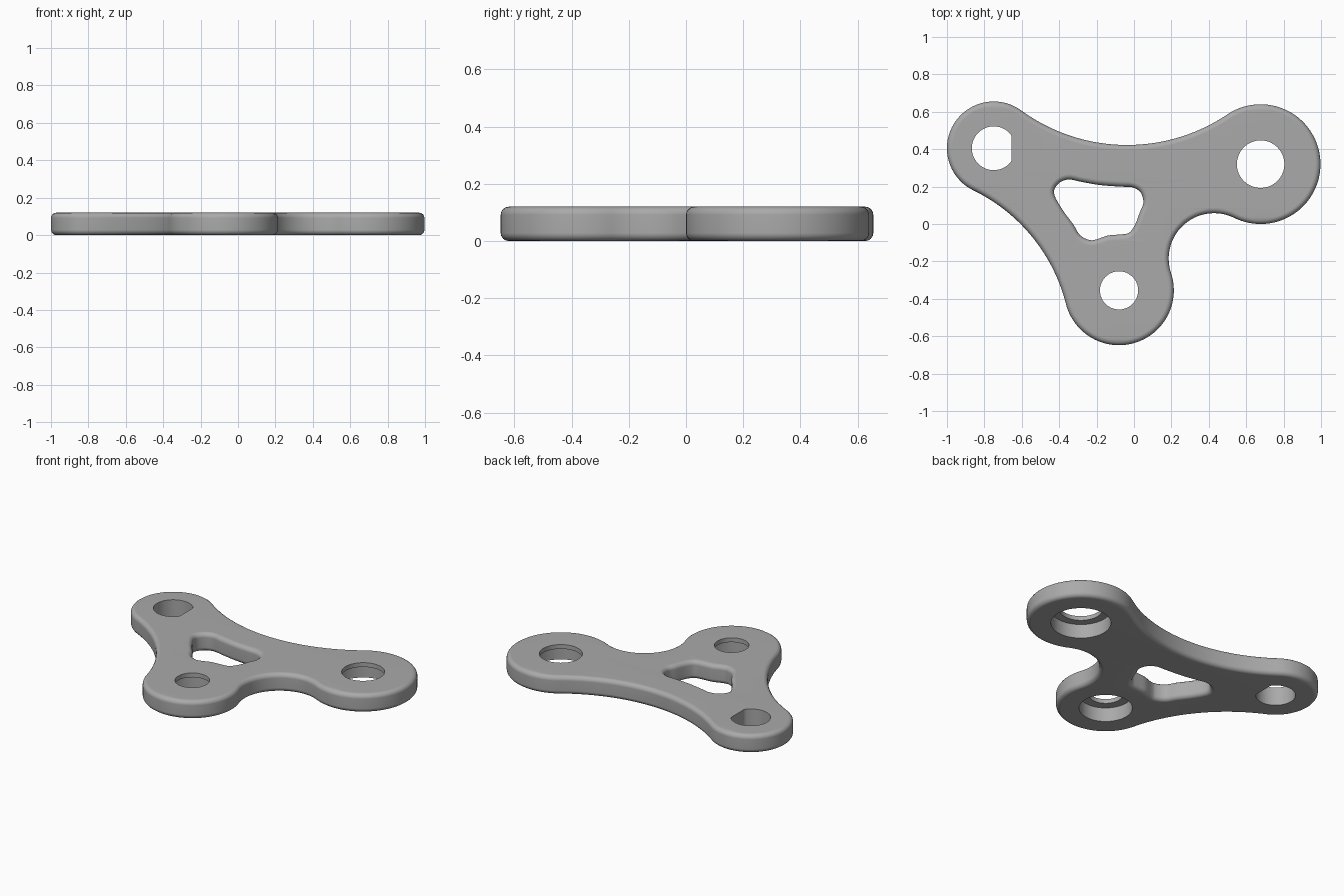
import bpy, bmesh, math
from mathutils import Vector

if "Cube" in bpy.data.objects:
    bpy.data.objects.remove(bpy.data.objects["Cube"])

THICK, ROUND = 0.12, 0.028
# bosses in counterclockwise order: centre, outer radius, radius of the fillet to the next boss
BOSSES = [(Vector((-0.75, 0.405)), 0.25, 0.93),
          (Vector((-0.08, -0.355)), 0.293, 0.243),
          (Vector((0.677, 0.32)), 0.32, 0.96)]


def arc(centre, radius, start, sweep):
    n = max(8, int(abs(sweep) * radius / 0.018))
    return [centre + radius * Vector((math.cos(start + sweep * i / n), math.sin(start + sweep * i / n)))
            for i in range(n)]


def angle(v):
    return math.atan2(v.y, v.x)


def fillet_centre(p, rp, q, rq):
    """Centre of the circle touching two bosses, on the right of p -> q."""
    d = (q - p).length
    u = (q - p) / d
    a = (rp * rp - rq * rq + d * d) / (2 * d)
    return p + u * a + Vector((u.y, -u.x)) * math.sqrt(rp * rp - a * a)


def outer_outline():
    centres = []
    for i, (p, r, f) in enumerate(BOSSES):
        q, s, _ = BOSSES[(i + 1) % 3]
        centres.append(fillet_centre(p, r + f, q, s + f))
    pts = []
    for i, (p, r, f) in enumerate(BOSSES):
        q = BOSSES[(i + 1) % 3][0]
        c = centres[i]
        start = angle(centres[i - 1] - p)
        pts += arc(p, r, start, (angle(c - p) - start) % math.tau)
        start = angle(p - c)
        pts += arc(c, f, start, -((start - angle(q - c)) % math.tau))
    return pts


def smooth_loop(pts, steps=5):
    """Closed Catmull-Rom curve through the points."""
    pts, out = [Vector(p) for p in pts], []
    n = len(pts)
    for i in range(n):
        a, b, c, d = (pts[(i + k) % n] for k in (-1, 0, 1, 2))
        for s in range(steps):
            t = s / steps
            out.append(0.5 * (2 * b + (c - a) * t + (2 * a - 5 * b + 4 * c - d) * t * t
                              + (3 * b - a - 3 * c + d) * t ** 3))
    return out


# rounded window in the middle of the plate
WINDOW = [(-.428, .166), (-.40, .219), (-.348, .238), (-.28, .225), (-.18, .208), (-.075, .2),
          (-.005, .195), (.037, .166), (.05, .112), (.03, .06), (.005, -.005), (-.027, -.047),
          (-.075, -.056), (-.14, -.062), (-.203, -.083), (-.24, -.085), (-.289, -.059),
          (-.326, 0), (-.385, .08)]

# plate with rounded edges, as a filled 2D curve
curve = bpy.data.curves.new("plate", "CURVE")
curve.dimensions, curve.fill_mode = "2D", "BOTH"
curve.extrude = THICK / 2 - ROUND
curve.bevel_depth, curve.bevel_resolution, curve.offset = ROUND, 3, -ROUND
for loop in (outer_outline(), smooth_loop(WINDOW)):
    spline = curve.splines.new("POLY")
    spline.points.add(len(loop) - 1)
    for point, v in zip(spline.points, loop):
        point.co = (v.x, v.y, 0, 1)
    spline.use_cyclic_u = True
source = bpy.data.objects.new("plate_curve", curve)
bpy.context.collection.objects.link(source)
bpy.context.view_layer.update()
mesh = bpy.data.meshes.new_from_object(source.evaluated_get(bpy.context.evaluated_depsgraph_get()))
bpy.data.objects.remove(source)

bm = bmesh.new()
bm.from_mesh(mesh)
bmesh.ops.remove_doubles(bm, verts=bm.verts, dist=0.0002)
bmesh.ops.translate(bm, verts=bm.verts, vec=(0, 0, THICK / 2))
bmesh.ops.recalc_face_normals(bm, faces=bm.faces)
bm.to_mesh(mesh)
bm.free()
plate = bpy.data.objects.new("linkage_plate", mesh)
bpy.context.collection.objects.link(plate)

grey = bpy.data.materials.new("grey")
grey.use_nodes = True
colour = (0.4, 0.4, 0.4, 1)
grey.diffuse_color = colour
grey.node_tree.nodes["Principled BSDF"].inputs["Base Color"].default_value = colour
mesh.materials.clear()
mesh.materials.append(grey)


cutters = []


def cut_hole(name, centre, radius, top, flat_x=None):
    """Bore from below the plate up to the given height."""
    bpy.ops.mesh.primitive_cylinder_add(vertices=64, radius=radius, depth=top + 0.1,
                                        location=(centre.x, centre.y, (top - 0.1) / 2))
    cutter = bpy.context.object
    cutter.name = name
    cutter.hide_render = True
    if flat_x is not None:
        for v in cutter.data.vertices:
            v.co.x = min(v.co.x, flat_x - centre.x)
    cutter.data.materials.append(grey)
    mod = plate.modifiers.new(name, "BOOLEAN")
    mod.operation, mod.object, mod.solver = "DIFFERENCE", cutter, "EXACT"
    cutters.append(cutter)


# D-shaped shaft hole, then two stepped holes with a thin lip on top
shaft, small, large = (b[0] for b in BOSSES)
cut_hole("shaft_hole", shaft, 0.117, 0.2, -0.655)
for name, centre, radius, bore in (("small", small, 0.102, 0.157), ("large", large, 0.127, 0.177)):
    cut_hole(name + "_hole", centre, radius, 0.2)
    cut_hole(name + "_seat", centre, bore, 0.092)

bpy.ops.object.select_all(action="DESELECT")
plate.select_set(True)
bpy.context.view_layer.objects.active = plate
bpy.ops.object.convert(target="MESH")
for cutter in cutters:
    bpy.data.objects.remove(cutter)
bpy.ops.object.shade_smooth_by_angle(angle=math.radians(30))
weighted = plate.modifiers.new("flat_caps", "WEIGHTED_NORMAL")
weighted.keep_sharp = True
